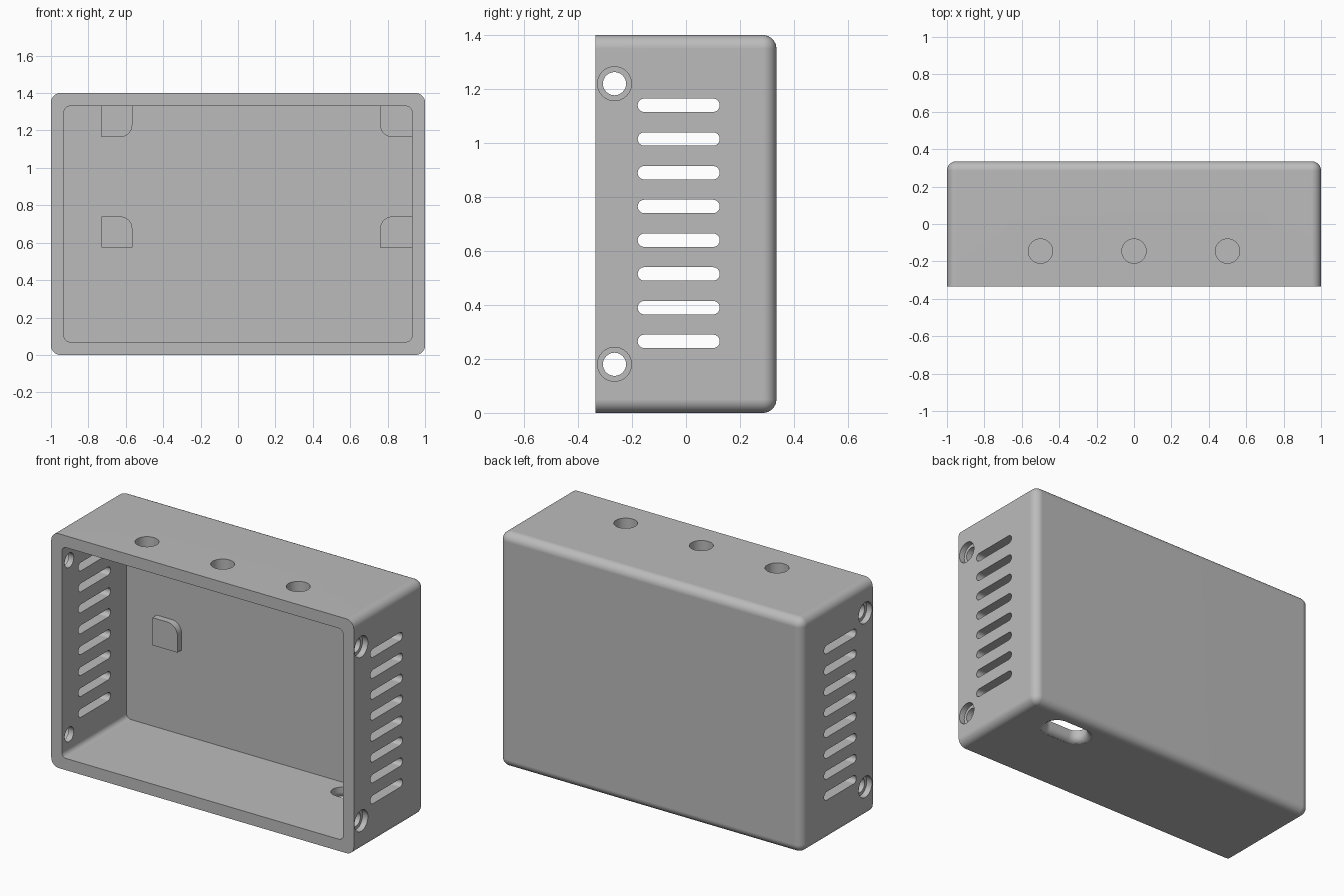
import bpy, bmesh, math
from mathutils import Vector

cube = bpy.data.objects.get("Cube")
if cube:
    bpy.data.objects.remove(cube, do_unlink=True)

grey = bpy.data.materials.new("light_grey_plastic")
grey.use_nodes = True
COLOUR = (0.5, 0.5, 0.5, 1)
grey.diffuse_color = COLOUR
grey.node_tree.nodes["Principled BSDF"].inputs["Base Color"].default_value = COLOUR


def make_object(name, bm):
    bmesh.ops.recalc_face_normals(bm, faces=bm.faces)
    mesh = bpy.data.meshes.new(name)
    bm.to_mesh(mesh)
    bm.free()
    mesh.materials.append(grey)
    obj = bpy.data.objects.new(name, mesh)
    bpy.context.collection.objects.link(obj)
    return obj


def rounded_box(name, lo, hi, radius, is_rounded, segments=8):
    """Box between two corners; edges picked by is_rounded(mid, direction) are filleted.
    mid runs from -1 to 1 on each axis of the box."""
    bm = bmesh.new()
    bmesh.ops.create_cube(bm, size=2)
    picked = [e for e in bm.edges
              if is_rounded((e.verts[0].co + e.verts[1].co) / 2,
                            e.verts[1].co - e.verts[0].co)]
    lo, hi = Vector(lo), Vector(hi)
    for v in bm.verts:
        v.co = (lo + hi) / 2 + v.co * (hi - lo) / 2
    bmesh.ops.bevel(bm, geom=picked, offset=radius, offset_type='OFFSET',
                    segments=segments, profile=0.5, affect='EDGES')
    return make_object(name, bm)


def add_hole(bm, place, sections, steps=16):
    """Loft stadium sections (depth, half_straight, radius); place maps (u, v, depth) to a point."""
    rings = []
    for depth, half, radius in sections:
        ring = []
        for side in (1, -1):
            for i in range(steps + 1):
                if half == 0 and i == steps:
                    continue
                a = math.pi * (i / steps - 0.5)
                u = side * (half + radius * math.cos(a))
                v = side * radius * math.sin(a)
                ring.append(bm.verts.new(place(u, v, depth)))
        rings.append(ring)
    n = len(rings[0])
    for a, b in zip(rings, rings[1:]):
        for i in range(n):
            j = (i + 1) % n
            bm.faces.new((a[i], a[j], b[j], b[i]))
    bm.faces.new(rings[0])
    bm.faces.new(rings[-1])


def cut(target, cutter):
    mod = target.modifiers.new("cut", 'BOOLEAN')
    mod.operation = 'DIFFERENCE'
    mod.solver = 'EXACT'
    mod.object = cutter
    bpy.context.view_layer.objects.active = target
    bpy.ops.object.modifier_apply(modifier=mod.name)
    bpy.data.objects.remove(cutter, do_unlink=True)


def smooth(obj):
    bpy.ops.object.select_all(action='DESELECT')
    obj.select_set(True)
    bpy.context.view_layer.objects.active = obj
    bpy.ops.object.shade_smooth_by_angle(angle=math.radians(30))
    mod = obj.modifiers.new("flat_panels", 'WEIGHTED_NORMAL')
    mod.keep_sharp = True


# Open-fronted shell, filleted everywhere except round the front rim
shell = rounded_box("enclosure_shell", (-1, -0.335, 0), (1, 0.335, 1.4), 0.05,
                    lambda mid, d: mid.y > -0.5)
cavity = rounded_box("cavity_cutter", (-0.93, -0.5, 0.07), (0.93, 0.275, 1.33), 0.03,
                     lambda mid, d: abs(d.y) > 1)
cut(shell, cavity)

holes = bmesh.new()

# Ventilation slots through both sides
for i in range(8):
    z = 0.265 + 0.125 * i
    add_hole(holes, lambda u, v, d: (d, u - 0.027, z + v),
             [(-1.1, 0.127, 0.025), (1.1, 0.127, 0.025)])

# Counterbored screw holes through both sides
for z in (0.18, 1.22):
    add_hole(holes, lambda u, v, d: (d, u - 0.265, z + v),
             [(-1.1, 0, 0.063), (-0.965, 0, 0.063), (-0.965, 0, 0.043),
              (0.965, 0, 0.043), (0.965, 0, 0.063), (1.1, 0, 0.063)])

# Three round holes in the top
for x in (-0.5, 0, 0.5):
    add_hole(holes, lambda u, v, d: (x + u, v - 0.145, d),
             [(1.25, 0, 0.065), (1.5, 0, 0.065)])

# Cable slot in the bottom with a rounded outer lip
LIP = 0.04
lip = [(LIP * (1 - math.sin(a)), 0.07, 0.06 + LIP * (1 - math.cos(a)))
       for a in (math.pi / 2 * k / 8 for k in range(8))]
add_hole(holes, lambda u, v, d: (0.636 + u, 0.172 + v, d),
         [(0.15, 0.07, 0.06)] + lip + [(-0.05, 0.07, 0.1)])

cut(shell, make_object("hole_cutter", holes))
smooth(shell)

# Mounting pads on the inside of the back, each with one rounded corner facing its neighbours
for side, x0, x1 in (("right", -0.73, -0.565), ("left", 0.76, 0.935)):
    for level, z0, z1 in (("upper", 1.165, 1.335), ("lower", 0.575, 0.74)):
        sx = 1 if side == "right" else -1
        sz = -1 if level == "upper" else 1
        pad = rounded_box(f"{level}_{side}_mounting_pad", (x0, 0.235, z0), (x1, 0.285, z1), 0.065,
                          lambda mid, d: abs(d.y) > 1 and mid.x * sx > 0 and mid.z * sz > 0)
        smooth(pad)
